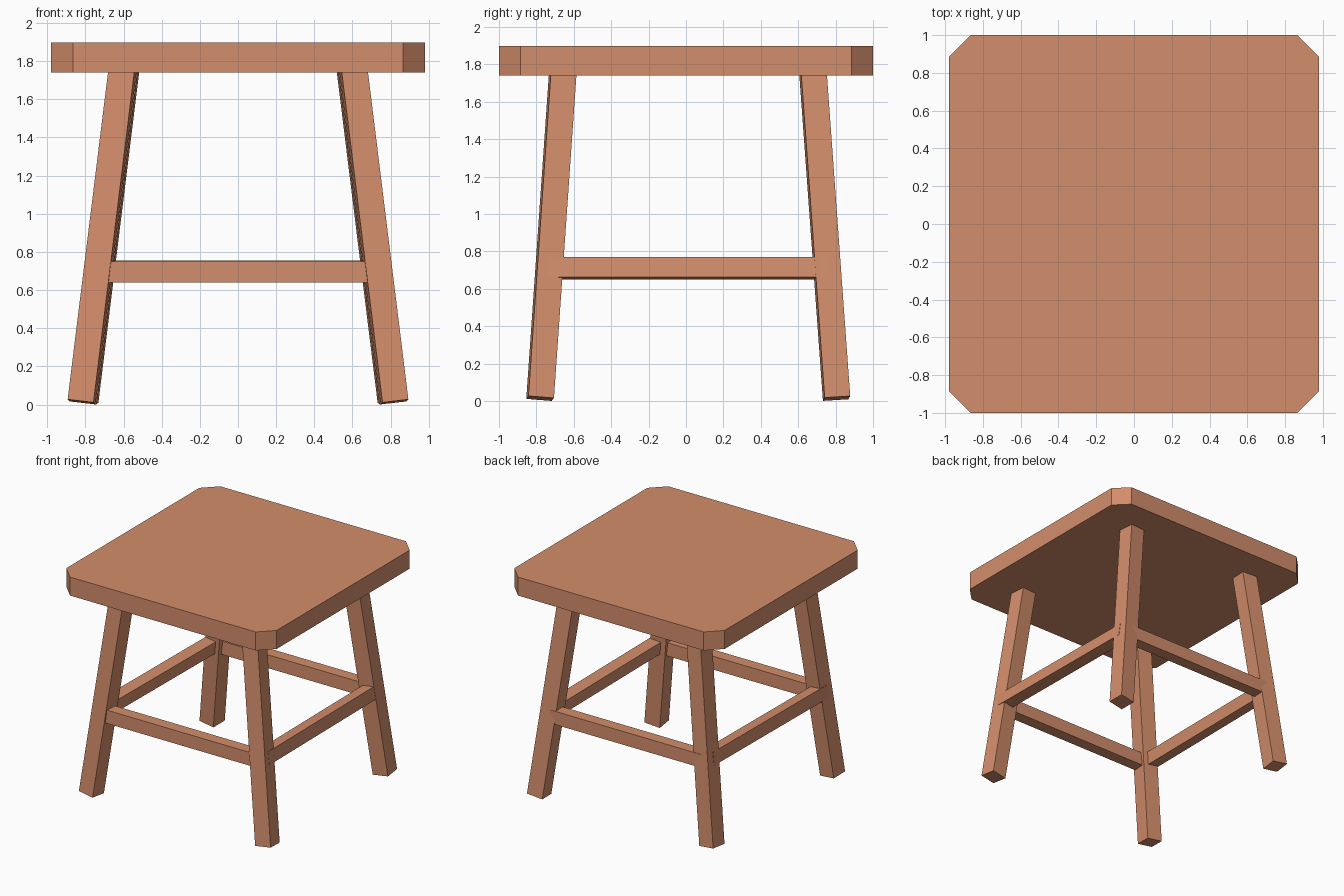
import bpy, bmesh, math
from mathutils import Matrix, Vector

cube = bpy.data.objects.get("Cube")
if cube:
    bpy.data.objects.remove(cube, do_unlink=True)

# Single wood colour
wood = bpy.data.materials.new("warm_wood")
wood.use_nodes = True
WOOD_COLOUR = (0.65, 0.268, 0.147, 1)
wood.diffuse_color = WOOD_COLOUR
for node in wood.node_tree.nodes:
    if node.type == 'BSDF_PRINCIPLED':
        node.inputs["Base Color"].default_value = WOOD_COLOUR


def finish(name, bm):
    bmesh.ops.recalc_face_normals(bm, faces=bm.faces[:])
    mesh = bpy.data.meshes.new(name)
    bm.to_mesh(mesh)
    bm.free()
    mesh.materials.append(wood)
    obj = bpy.data.objects.new(name, mesh)
    bpy.context.scene.collection.objects.link(obj)
    return obj


def beam(name, start, end, width, depth, side):
    """Rectangular bar from start to end; width is measured along side."""
    start, end = Vector(start), Vector(end)
    axis = (end - start).normalized()
    side = Vector(side)
    x = (side - axis * side.dot(axis)).normalized()
    y = axis.cross(x)
    turn = Matrix((x, y, axis)).transposed().to_4x4()
    size = Matrix.Diagonal((width, depth, (end - start).length, 1))
    bm = bmesh.new()
    bmesh.ops.create_cube(bm, size=1)
    bm.transform(Matrix.Translation((start + end) / 2) @ turn @ size)
    return finish(name, bm)


# Seat: thick slab with clipped corners
bm = bmesh.new()
bmesh.ops.create_cube(bm, size=1)
bm.transform(Matrix.Translation((0, 0, 1.819)) @ Matrix.Diagonal((1.96, 2, 0.156, 1)))
corners = [e for e in bm.edges if abs(e.verts[0].co.z - e.verts[1].co.z) > 0.1]
bmesh.ops.bevel(bm, geom=corners, offset=0.115, segments=1, affect='EDGES')
finish("seat", bm)

# Splayed legs and the side rungs that lean with them
yaw = math.radians(4.5)
for label, s in (("left", 1), ("right", -1)):
    side = (math.cos(yaw), s * math.sin(yaw), 0)
    beam("front_leg_" + label, (s * 0.82, -0.78, 0.014), (s * 0.602, -0.657, 1.78),
         0.137, 0.137, side)
    beam("back_leg_" + label, (s * 0.805, 0.805, 0.014), (s * 0.587, 0.677, 1.78),
         0.137, 0.137, side)
    beam("side_rung_" + label, (s * 0.755, -0.74, 0.71), (s * 0.74, 0.76, 0.71),
         0.1, 0.108, (1, 0, s * 0.124))

# Front and back rungs
for label, y, z in (("front", -0.745, 0.695), ("back", 0.77, 0.7)):
    beam(label + "_rung", (-0.735, y, z), (0.735, y, z), 0.1, 0.112, (0, 1, 0))
